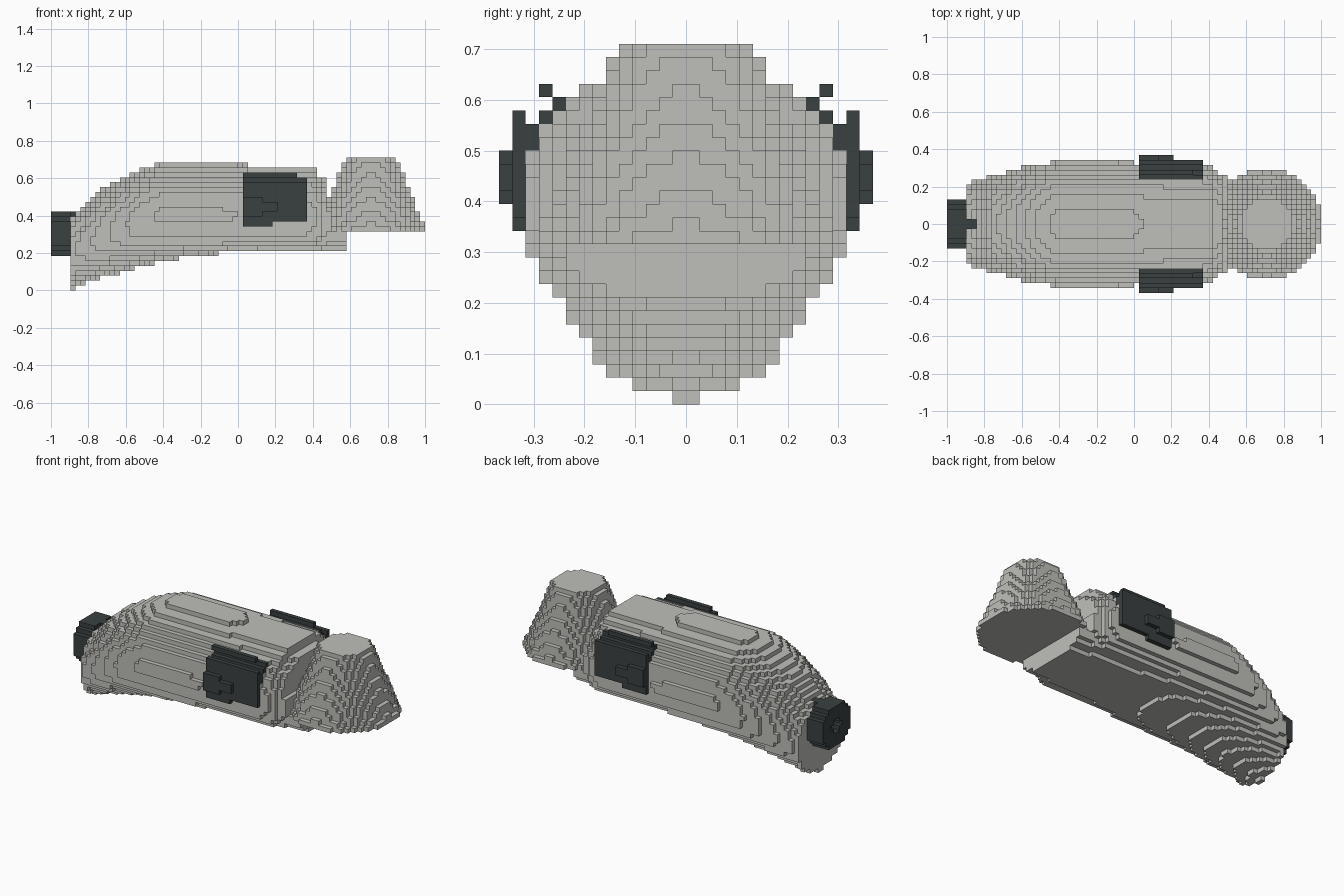
import bpy, bmesh, math
from mathutils import Vector

if "Cube" in bpy.data.objects:
    bpy.data.objects.remove(bpy.data.objects["Cube"])

V = 2 / 76                      # edge of one cube
NX, NY, NZ = 76, 28, 27         # grid size


def lerp(points, x):
    """Piecewise linear value along the length."""
    if x <= points[0][0]:
        return points[0][1]
    for (x0, a), (x1, b) in zip(points, points[1:]):
        if x <= x1:
            return a + (b - a) * (x - x0) / (x1 - x0)
    return points[-1][1]


# Body outline along x: top, bottom, half width, height of widest line, squareness below
TOP = [(-.9, .39), (-.84, .435), (-.75, .53), (-.63, .60), (-.5, .66), (-.4, .681), (0, .678),
       (.05, .67), (.42, .665), (.43, .61), (.58, .59)]
BOTTOM = [(-.9, 0), (-.84, .035), (-.65, .09), (-.42, .15), (-.27, .178), (-.05, .205), (.13, .215), (.58, .215)]
WIDTH = [(-.9, .215), (-.8, .245), (-.63, .295), (-.48, .327), (-.4, .332), (0, .329), (.2, .327),
         (.36, .318), (.42, .30), (.47, .26), (.58, .24)]
MIDDLE = [(-.9, .2), (-.7, .31), (-.4, .41), (0, .42), (.58, .42)]
SQUARE = [(-.9, 2), (-.5, 2.1), (0, 3.5), (.58, 4)]
# How far forward the nose reaches at each height
NOSE = [(.32, .58), (.33, .50), (.5, .475), (.6, .47), (.62, .45), (.66, .42)]


def in_section(x, y, z, grow=0):
    mid = lerp(MIDDLE, x)
    w = lerp(WIDTH, x) + grow
    if z > mid:
        h, n = lerp(TOP, x) - mid + grow, 2
    else:
        h, n = mid - lerp(BOTTOM, x) + grow, lerp(SQUARE, x)
    return (abs(y) / w) ** n + (abs(z - mid) / h) ** n <= 1


def body(x, y, z):
    return -.895 < x < lerp(NOSE, z) and in_section(x, y, z)


def front_cone(x, y, z):
    if z < .316:
        return False
    r = .135 + (.71 - z) * .40
    if z < .342:
        r = .292
    return math.hypot(x - 65 * V + 1, y) < r


def rear_cap(x, y, z):
    dy, dz = abs(y), abs(z - 11.5 * V)
    if x < -.95 and (dy < V and dz < 1.6 * V or dy < 2 * V and dz < .6 * V):
        return False            # small socket in the end
    return math.hypot(dy, dz) < .131 and (x < -.895 or x < -.842 and dy < .03)


def side_pods(x, y, z):
    y = abs(y)
    if not .025 < x < .368 or y < .23:
        return False
    low = .342 if x < .18 else .368
    shell = low < z < .605 and y < .342 and in_section(x, y, z, .024)
    plate = low < z < .58 and .315 < y < .342
    rim = x < .31 and .605 < z < .632 and .263 < y < .29
    bump = y > .33 and (x < .13 and .395 < z < .50 or x < .21 and .42 < z < .475)
    return shell or plate or rim or bump


def material(name, rgb):
    m = bpy.data.materials.new(name)
    m.diffuse_color = (*rgb, 1)
    m.use_nodes = True
    m.node_tree.nodes["Principled BSDF"].inputs["Base Color"].default_value = m.diffuse_color
    return m


grey = material("light_grey", (.52, .52, .49))
dark = material("dark_grey", (.042, .051, .051))

# Earlier parts win where two meet
PARTS = [("rear_cap", rear_cap, dark), ("body", body, grey),
         ("front_cone", front_cone, grey), ("side_pods", side_pods, dark)]

# Fill the grid
cells = {}
for i in range(NX):
    for j in range(NY):
        for k in range(NZ):
            p = (-1 + (i + .5) * V, (j + .5 - NY / 2) * V, (k + .5) * V)
            for name, test, _ in PARTS:
                if test(*p):
                    cells[i, j, k] = name
                    break


def build(name, mat):
    """Skin the cubes of one part, skipping sides that touch another cube."""
    bm = bmesh.new()
    verts = {}

    def vert(c):
        if c not in verts:
            verts[c] = bm.verts.new((c[0] * V - 1, (c[1] - NY / 2) * V, c[2] * V))
        return verts[c]

    for cell, owner in cells.items():
        if owner != name:
            continue
        for axis in range(3):
            u, w = (axis + 1) % 3, (axis + 2) % 3
            for side in (0, 1):
                nb = list(cell)
                nb[axis] += 2 * side - 1
                if tuple(nb) in cells:
                    continue
                ring = []
                for du, dw in ((0, 0), (1, 0), (1, 1), (0, 1)):
                    c = list(cell)
                    c[axis] += side
                    c[u] += du
                    c[w] += dw
                    ring.append(vert(tuple(c)))
                bm.faces.new(ring if side else ring[::-1])
    mesh = bpy.data.meshes.new(name)
    bm.to_mesh(mesh)
    bm.free()
    mesh.materials.append(mat)
    bpy.context.collection.objects.link(bpy.data.objects.new(name, mesh))


for name, _, mat in PARTS:
    build(name, mat)
